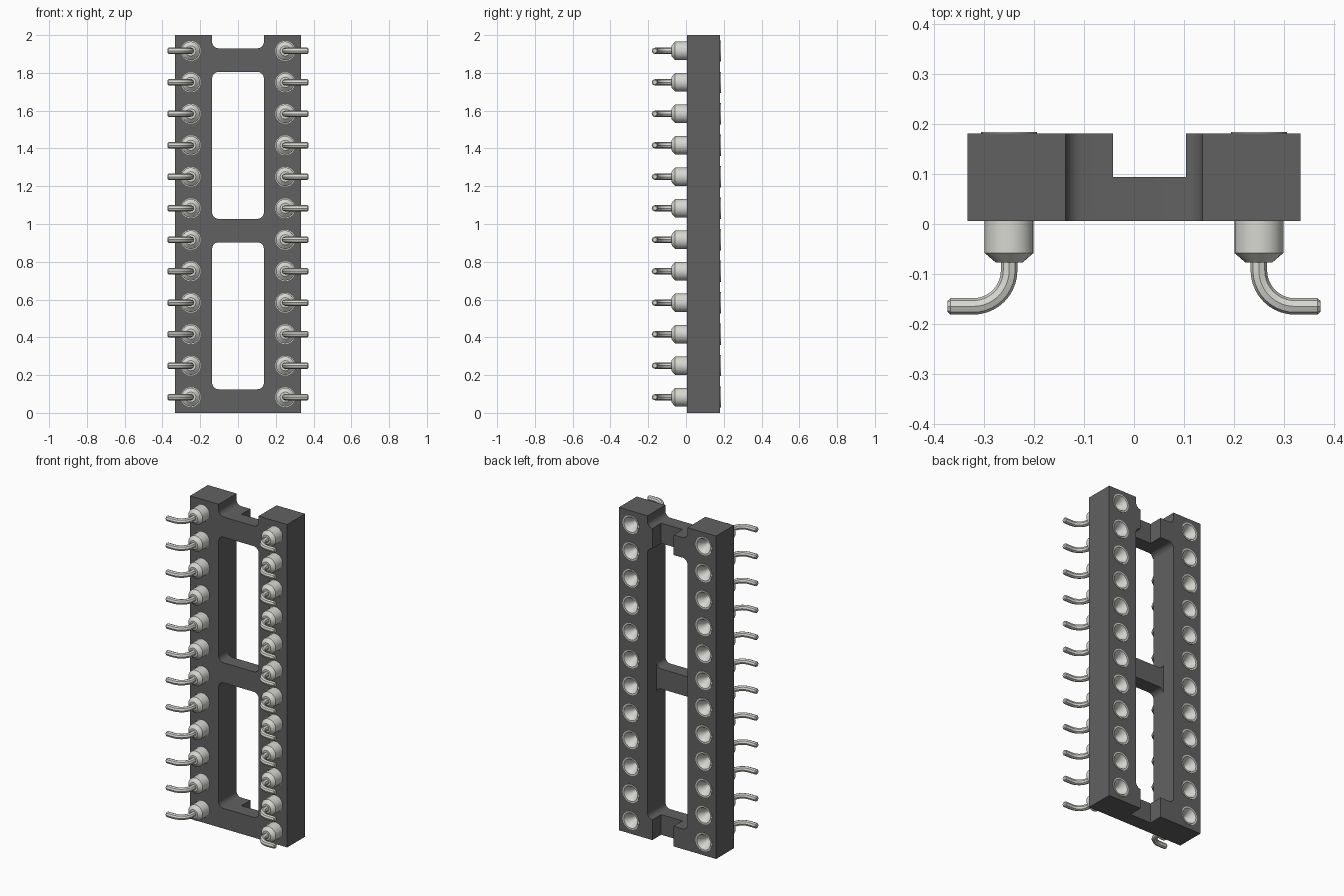
import bpy, bmesh
from math import sin, cos, pi, radians

if "Cube" in bpy.data.objects:
    bpy.data.objects.remove(bpy.data.objects["Cube"])

PIN_X, PITCH, COUNT = 0.25, 1 / 6, 12
Z0 = PITCH / 2
FRONT, BACK, SHELF = 0.006, 0.181, 0.094
WIN = 0.137


def material(name, color):
    m = bpy.data.materials.new(name)
    m.diffuse_color = color
    m.use_nodes = True
    m.node_tree.nodes["Principled BSDF"].inputs["Base Color"].default_value = m.diffuse_color
    return m


def add_object(name, bm, mat=None):
    bmesh.ops.recalc_face_normals(bm, faces=bm.faces)
    me = bpy.data.meshes.new(name)
    bm.to_mesh(me)
    bm.free()
    ob = bpy.data.objects.new(name, me)
    bpy.context.collection.objects.link(ob)
    if mat:
        me.materials.append(mat)
    return ob


def activate(ob):
    bpy.ops.object.select_all(action='DESELECT')
    ob.select_set(True)
    bpy.context.view_layer.objects.active = ob


def smooth(ob):
    activate(ob)
    bpy.ops.object.shade_smooth_by_angle(angle=radians(30))


def prism(bm, outline, y0, y1):
    """Extrude an x/z outline along y."""
    a = [bm.verts.new((x, y0, z)) for x, z in outline]
    b = [bm.verts.new((x, y1, z)) for x, z in outline]
    bm.faces.new(a)
    bm.faces.new(b[::-1])
    n = len(a)
    for i in range(n):
        bm.faces.new((a[i], b[i], b[(i + 1) % n], a[(i + 1) % n]))


def rect(x0, x1, z0, z1, r=0.0):
    if not r:
        return [(x0, z0), (x1, z0), (x1, z1), (x0, z1)]
    corners = [(x1 - r, z1 - r, 0), (x0 + r, z1 - r, 1), (x0 + r, z0 + r, 2), (x1 - r, z0 + r, 3)]
    return [(cx + r * cos((q + k / 6) * pi / 2), cz + r * sin((q + k / 6) * pi / 2))
            for cx, cz, q in corners for k in range(7)]


def cut(ob, outlines, y0, y1):
    bm = bmesh.new()
    for o in outlines:
        prism(bm, o, y0, y1)
    cutter = add_object("cutter", bm)
    cutter.hide_render = True
    mod = ob.modifiers.new("cut", 'BOOLEAN')
    mod.operation, mod.solver, mod.object = 'DIFFERENCE', 'EXACT', cutter
    activate(ob)
    bpy.ops.object.modifier_apply(modifier=mod.name)
    bpy.data.objects.remove(cutter)


dark = material("dark_plastic", (0.12, 0.12, 0.12, 1))
metal = material("pin_metal", (0.68, 0.68, 0.64, 1))

# Plastic frame: block with windows, end notch, recessed bars and pin holes
bm = bmesh.new()
prism(bm, rect(-0.333, 0.333, 0, 2), FRONT, BACK)
frame = add_object("socket_frame", bm, dark)
cut(frame, [rect(-WIN, WIN, a, b, 0.034)
            for a, b in ((0.125, 0.903), (1.027, 1.805), (1.93, 2.2))], -0.1, 0.3)
cut(frame, [rect(-WIN, WIN, 0.86, 1.07),
            rect(-0.042, 0.104, -0.1, 0.2), rect(-0.042, 0.104, 1.75, 2.1)], SHELF, 0.3)
cut(frame, [[(s * PIN_X + 0.0525 * cos(k * pi / 12), Z0 + i * PITCH + 0.0525 * sin(k * pi / 12))
             for k in range(24)] for s in (-1, 1) for i in range(COUNT)], -0.1, 0.3)
smooth(frame)


def repeat(ob):
    """Stack the part along both rails."""
    arr = ob.modifiers.new("column", 'ARRAY')
    arr.count = COUNT
    arr.use_relative_offset = False
    arr.use_constant_offset = True
    arr.constant_offset_displace = (0, 0, PITCH)
    ob.modifiers.new("both_rails", 'MIRROR')


# Pin sleeves: lathed barrel with tapered nose, back rim and funnel-shaped hole
profile = [(0, -0.077), (0.027, -0.077), (0.049, -0.058), (0.049, 0.012), (0.0525, 0.012),
           (0.0525, BACK), (0.056, BACK), (0.056, 0.184), (0.047, 0.184),
           (0.019, 0.135), (0.019, 0.03), (0, 0.03)]
bm = bmesh.new()
vs = [bm.verts.new((PIN_X + r, y, Z0)) for r, y in profile]
es = [bm.edges.new(p) for p in zip(vs, vs[1:])]
bmesh.ops.spin(bm, geom=vs + es, cent=(PIN_X, 0, Z0), axis=(0, 1, 0),
               angle=2 * pi, steps=24, use_merge=False)
bmesh.ops.remove_doubles(bm, verts=bm.verts, dist=1e-4)
sleeves = add_object("pin_sleeves", bm, metal)
smooth(sleeves)
repeat(sleeves)

# Bent leads: wire running forward then curving outward, with a chamfered tip
R, END_Y = 0.072, -0.165
path = [(PIN_X, -0.07)]
path += [(PIN_X + R - R * cos(k * pi / 20), END_Y + R - R * sin(k * pi / 20)) for k in range(11)]
path += [(0.367, END_Y), (0.373, END_Y)]
cu = bpy.data.curves.new("bent_leads", 'CURVE')
cu.dimensions = '3D'
cu.bevel_depth, cu.bevel_resolution, cu.use_fill_caps = 0.0165, 2, True
sp = cu.splines.new('POLY')
sp.points.add(len(path) - 1)
for p, (x, y) in zip(sp.points, path):
    p.co = (x, y, Z0, 1)
sp.points[-1].radius = 0.7
cu.materials.append(metal)
leads = bpy.data.objects.new("bent_leads", cu)
bpy.context.collection.objects.link(leads)
activate(leads)
bpy.ops.object.convert(target='MESH')
leads = bpy.context.view_layer.objects.active
smooth(leads)
repeat(leads)
